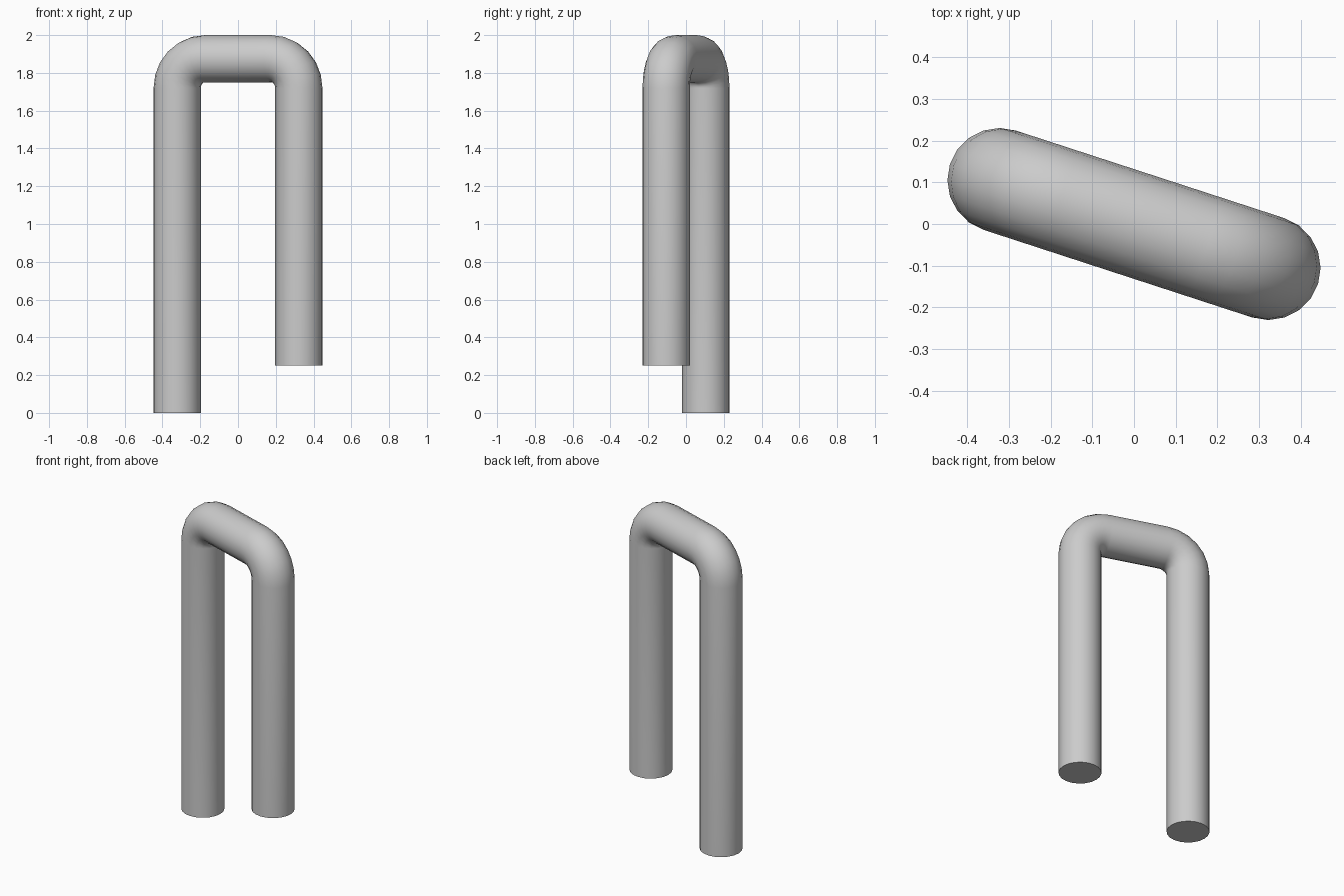
import bpy, bmesh, math
from mathutils import Vector

if "Cube" in bpy.data.objects:
    bpy.data.objects.remove(bpy.data.objects["Cube"])

RADIUS, SIDES = 0.125, 20
BEND, STEPS = 0.155, 6
HALF = math.hypot(0.322, 0.105)
TOP = 2.0 - RADIUS
along = Vector((0.322, -0.105, 0)).normalized()
up = Vector((0, 0, 1))
across = up.cross(along)

# Path in the plane of the bend: (distance, height, direction angle)
path = [(-HALF, 0.0, math.pi / 2)]
for side in (-1, 1):
    for i in range(STEPS + 1):
        t = math.pi / 2 * i / STEPS
        a = math.pi - t if side < 0 else math.pi / 2 - t
        path.append((side * (HALF - BEND) + BEND * math.cos(a),
                     TOP - BEND + BEND * math.sin(a), a - math.pi / 2))
path[0] = (-HALF, 0.0, math.pi / 2)
path.append((HALF, 0.25, -math.pi / 2))

# Sweep a round section along the path
bm = bmesh.new()
rings = []
for d, h, a in path:
    centre = along * d + up * h
    normal = up * math.cos(a) - along * math.sin(a)
    rings.append([bm.verts.new(centre + RADIUS * (
        normal * math.cos(2 * math.pi * k / SIDES)
        + across * math.sin(2 * math.pi * k / SIDES))) for k in range(SIDES)])
for r, s in zip(rings, rings[1:]):
    for k in range(SIDES):
        n = (k + 1) % SIDES
        bm.faces.new((r[k], r[n], s[n], s[k]))

# Flat end caps
bm.faces.new(rings[0])
bm.faces.new(rings[-1])
bmesh.ops.recalc_face_normals(bm, faces=bm.faces[:])

mesh = bpy.data.meshes.new("bent_tube")
bm.to_mesh(mesh)
bm.free()
tube = bpy.data.objects.new("bent_tube", mesh)
bpy.context.collection.objects.link(tube)
bpy.context.view_layer.objects.active = tube
tube.select_set(True)
bpy.ops.object.shade_smooth_by_angle(angle=math.radians(40))
